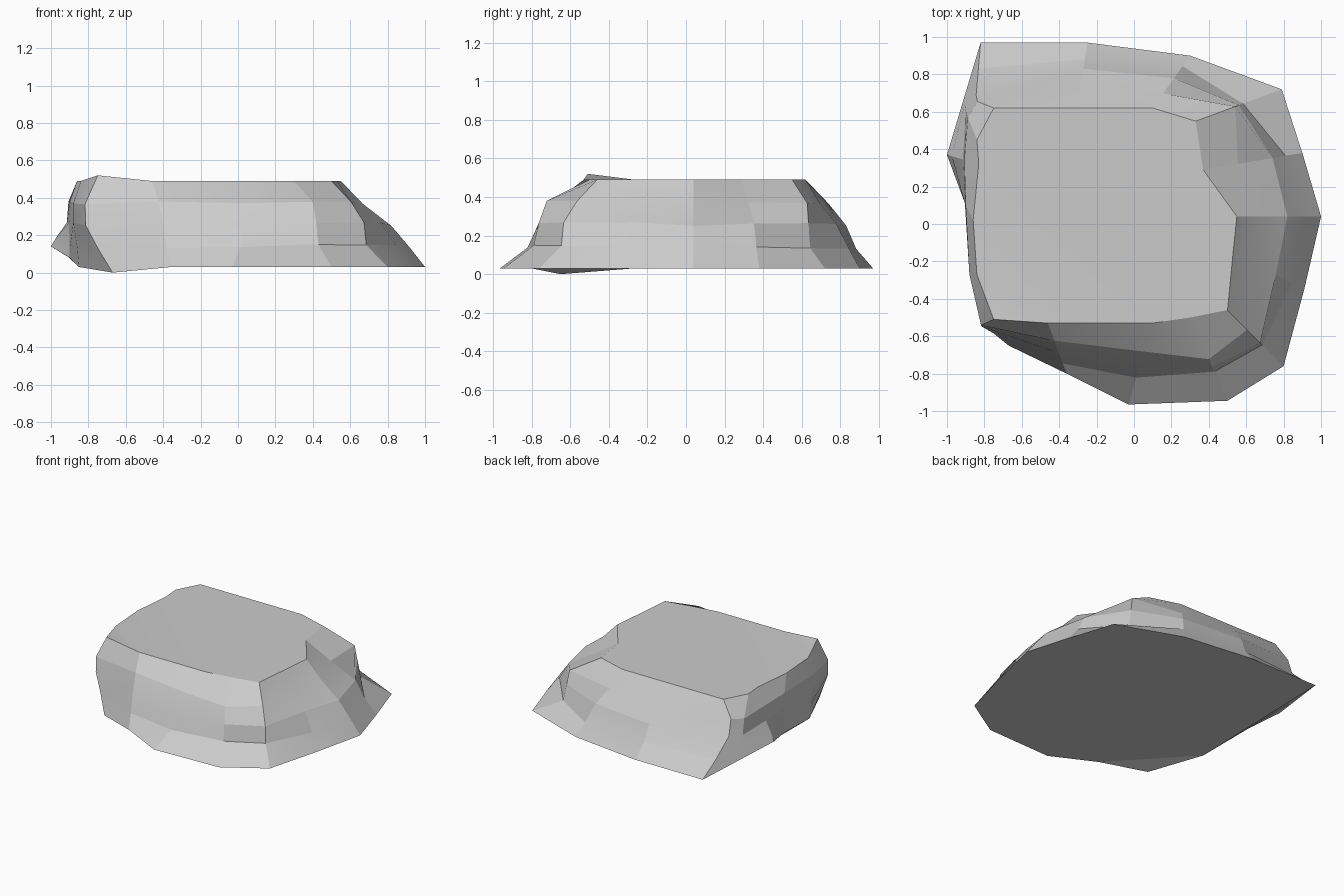
import bpy, bmesh, math, random

if "Cube" in bpy.data.objects:
    bpy.data.objects.remove(bpy.data.objects["Cube"])

random.seed(4)

# Ground outline, counter-clockwise from the left side
base = [(-1, .37), (-.9, .1), (-.85, -.27), (-.67, -.65),
        (-.36, -.8), (-.03, -.965), (.5, -.945), (.8, -.76),
        (.91, -.35), (1, .04), (.9, .38), (.79, .72),
        (.3, .9), (-.25, .97), (-.82, .97), (-.91, .67)]
base_z = {0: .14, 1: .08, 3: 0, 15: .085}

# Flat top outline, matching points
top = [(-.83, .32), (-.86, .02), (-.84, -.27), (-.75, -.51),
       (-.46, -.53), (.1, -.53), (.3, -.5), (.5, -.46),
       (.53, -.15), (.55, .04), (.37, .29), (.33, .55),
       (.1, .62), (-.3, .62), (-.75, .62), (-.84, .32 + .13)]
top_z = {3: .52}

# How far each side has leaned in at the intermediate heights
lean = {
    .14: [.15, 0, -1, .5, .2, .33, .35, .38, .17, .18, .17, .45, .2, .25, .4, .2],
    .26: [.5, -.1, -3, .8, .4, .47, .41, .42, .4, .4, .3, .5, .43, .4, .8, .45],
    .37: [.55, 0, -3, .85, .65, .65, .5, .65, .75, .74, .65, .54, .72, .66, .9, .6],
}
# Outward swelling of single corners above the foot
bulge = {3: (-.08, -.01), 14: (-.08, 0), 15: (-.02, .03)}

bm = bmesh.new()
n = len(base)


def ring(points):
    return [bm.verts.new(p) for p in points]


# Stacked rings from the ground to the plateau
rings = [ring([(x, y, base_z.get(i, .03)) for i, (x, y) in enumerate(base)])]
for z, factors in lean.items():
    swell = .5 if z < .2 else 1
    pts = []
    for i, t in enumerate(factors):
        (ax, ay), (bx, by) = base[i], top[i]
        dx, dy = bulge.get(i, (0, 0))
        h = max(z, base_z.get(i, .03) + .05) + random.uniform(-.012, .012)
        pts.append((ax + (bx - ax) * t + dx * swell,
                    ay + (by - ay) * t + dy * swell, h))
    rings.append(ring(pts))
rings.append(ring([(x, y, top_z.get(i, .49)) for i, (x, y) in enumerate(top)]))

# Rough side walls
for lo, hi in zip(rings, rings[1:]):
    for i in range(n):
        j = (i + 1) % n
        bm.faces.new((lo[i], lo[j], hi[j], hi[i]))

# Underside and plateau, each split where a corner is tilted
lo, hi = rings[0], rings[-1]
bm.faces.new(lo[2:5])
bm.faces.new([lo[2]] + lo[4:15])
bm.faces.new(lo[14:] + lo[:3])
bm.faces.new(hi[2:5])
bm.faces.new(hi[:3] + hi[4:])
bmesh.ops.recalc_face_normals(bm, faces=bm.faces[:])

mesh = bpy.data.meshes.new("flat_rock")
bm.to_mesh(mesh)
bm.free()
rock = bpy.data.objects.new("flat_rock", mesh)
bpy.context.collection.objects.link(rock)

# Chipped facets on the walls with hard edges
bpy.context.view_layer.objects.active = rock
rock.select_set(True)
bpy.ops.object.shade_smooth_by_angle(angle=math.radians(12))
